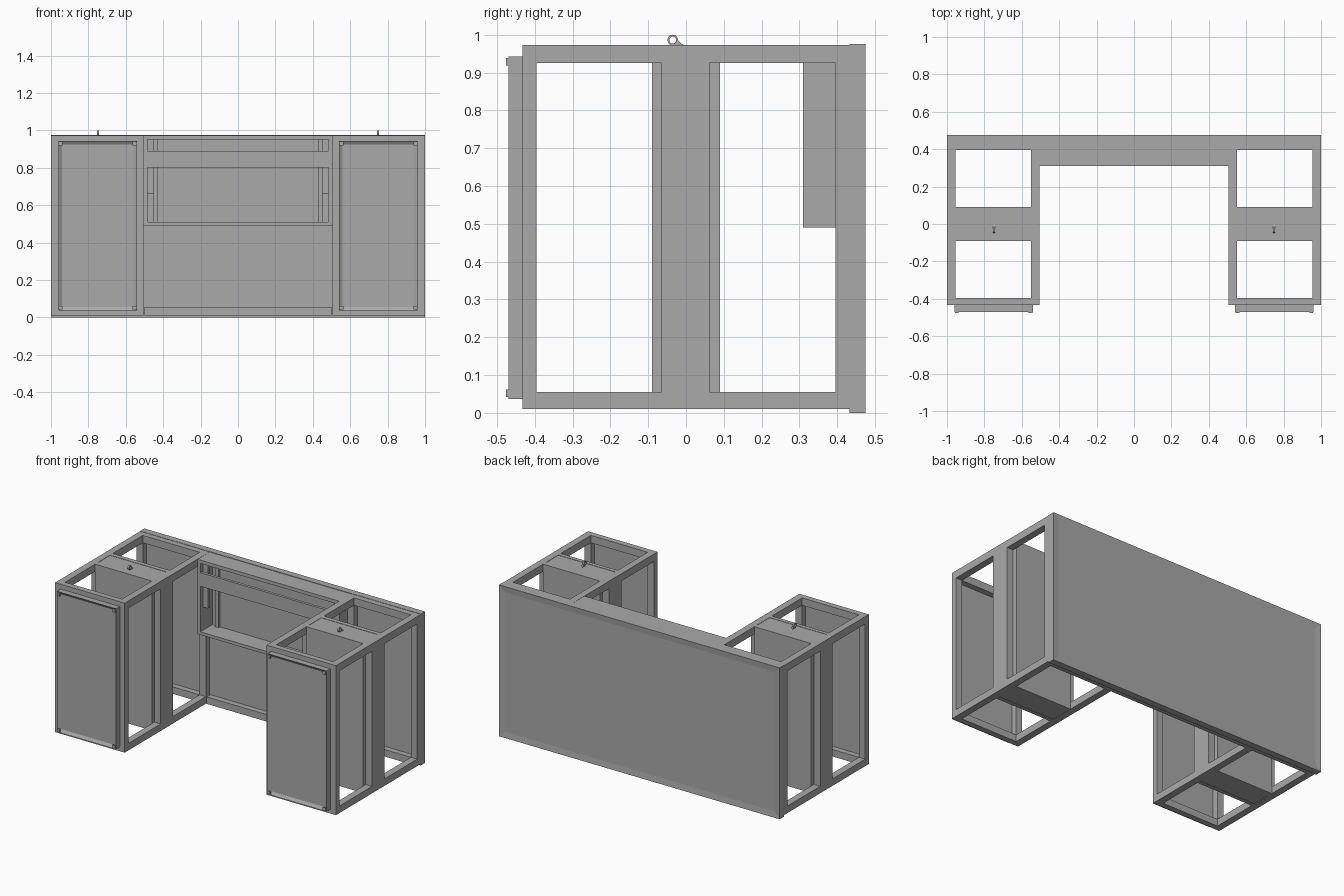
import bpy, bmesh, math

cube = bpy.data.objects.get("Cube")
if cube:
    bpy.data.objects.remove(cube, do_unlink=True)

grey = bpy.data.materials.new("plain_grey")
grey.use_nodes = True
colour = (0.4, 0.4, 0.4, 1)
grey.diffuse_color = colour
grey.node_tree.nodes["Principled BSDF"].inputs["Base Color"].default_value = colour


def finish(name, bm):
    mesh = bpy.data.meshes.new(name)
    bm.to_mesh(mesh)
    bm.free()
    mesh.materials.append(grey)
    obj = bpy.data.objects.new(name, mesh)
    bpy.context.collection.objects.link(obj)
    return obj


def box(name, x, y, z, inset=None, depth=0, facing=-1):
    """Box from (min, max) ranges; optionally sink a mitred panel in the front or back."""
    bm = bmesh.new()
    bmesh.ops.create_cube(bm, size=1)
    for v in bm.verts:
        v.co = [r[0] + (c + 0.5) * (r[1] - r[0]) for c, r in zip(v.co, (x, y, z))]
    if inset:
        bm.normal_update()
        face = [f for f in bm.faces if f.normal.y * facing > 0.9]
        bmesh.ops.inset_region(bm, faces=face, thickness=inset, depth=-depth)
    return finish(name, bm)


def pair(name, x, y, z, **panel):
    """The same box on the left and on the right."""
    box("left_" + name, x, y, z, **panel)
    box("right_" + name, (-x[1], -x[0]), y, z, **panel)


# Back panel with mitred border
box("back_panel", (-1, 1), (0.432, 0.475), (0, 0.975), inset=0.055, depth=0.004, facing=1)
box("back_sill", (-0.5, 0.5), (0.395, 0.432), (0.01, 0.055))

# Pedestal frames
inner, outer, between = (0.505, 0.55), (0.955, 1), (0.55, 0.955)
low, high, tall = (0.01, 0.055), (0.925, 0.973), (0.055, 0.925)
front, back = (-0.432, -0.395), (0.395, 0.432)
for side, x in (("inner", inner), ("outer", outer)):
    for level, z in (("bottom", low), ("top", high)):
        pair(f"{side}_{level}_rail", x, (front[0], back[1]), z)
    for place, y in (("front", front), ("back", back), ("middle", (-0.065, 0.062))):
        pair(f"{side}_{place}_post", x, y, tall)
for place, y in (("front", front), ("back", back)):
    for level, z in (("bottom", low), ("top", high)):
        pair(f"{place}_{level}_crossbar", between, y, z)

# Central divider in each pedestal
pair("divider_front", between, (-0.09, -0.065), (0.01, 0.973))
pair("divider_back", between, (0.062, 0.09), (0.01, 0.973))
pair("divider_core", between, (-0.065, 0.062), (0.012, 0.971))

# Doors with sunken panels and small corner caps
pair("door", (0.54, 0.96), (-0.47, -0.432), (0.037, 0.942), inset=0.026, depth=0.012)
for level, z in (("bottom", (0.042, 0.062)), ("top", (0.918, 0.938))):
    for side, x in (("inner", (0.543, 0.563)), ("outer", (0.937, 0.957))):
        pair(f"door_{side}_{level}_cap", x, (-0.476, -0.47), z)

# Open cabinet between the pedestals
depth = (0.31, 0.432)
box("cabinet_top", (-0.505, 0.505), depth, (0.95, 0.972))
box("cabinet_shelf", (-0.505, 0.505), depth, (0.49, 0.51))
box("cabinet_front_band", (-0.485, 0.485), (0.312, 0.33), (0.802, 0.89))
pair("cabinet_side", (0.485, 0.505), depth, (0.51, 0.95))
pair("cabinet_back_strip", (0.43, 0.455), (0.415, 0.432), (0.51, 0.95))
pair("cabinet_runner", (0.45, 0.485), (0.335, 0.36), (0.66, 0.95))


# Lifting eyes: a thin ring with a tapered foot
def lifting_eye(name, x):
    bm = bmesh.new()
    half, steps = 0.005, 20
    loops = []
    for radius, dx in ((0.014, -half), (0.014, half), (0.009, half), (0.009, -half)):
        loops.append([bm.verts.new((x + dx, -0.035 + radius * math.cos(a), 0.986 + radius * math.sin(a)))
                      for a in (2 * math.pi * i / steps for i in range(steps))])
    for k in range(4):
        p, q = loops[k], loops[(k + 1) % 4]
        for i in range(steps):
            j = (i + 1) % steps
            bm.faces.new((p[i], p[j], q[j], q[i]))
    # Foot
    profile = ((-0.04, 0.971), (0, 0.971), (-0.012, 0.976), (-0.022, 0.986), (-0.027, 0.978))
    a, b = [[bm.verts.new((x + dx, y, z)) for y, z in profile] for dx in (-half, half)]
    bm.faces.new(a)
    bm.faces.new(b)
    for i in range(len(profile)):
        j = (i + 1) % len(profile)
        bm.faces.new((a[i], a[j], b[j], b[i]))
    bmesh.ops.recalc_face_normals(bm, faces=bm.faces)
    finish(name, bm)


lifting_eye("left_lifting_eye", 0.748)
lifting_eye("right_lifting_eye", -0.748)
